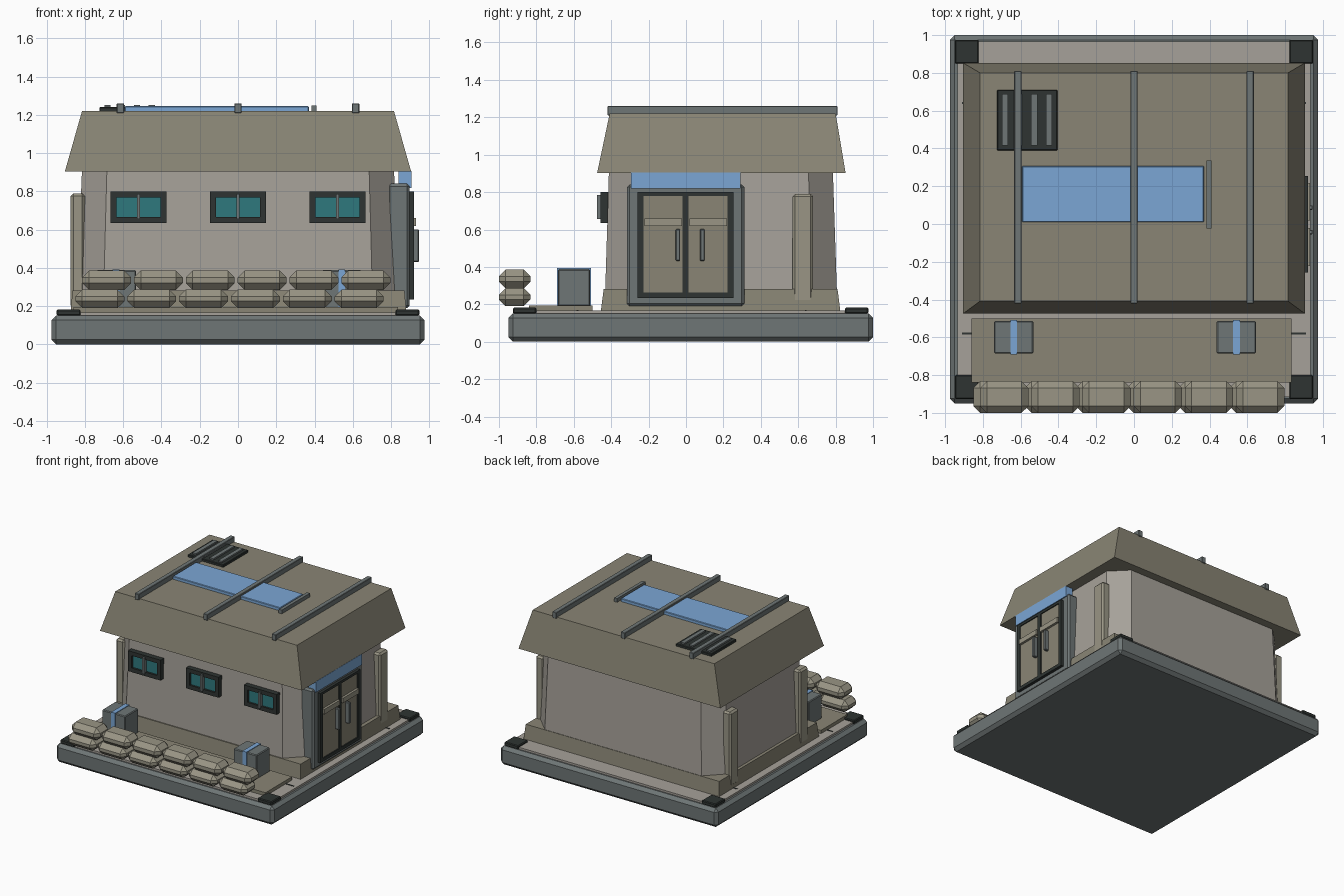
import bpy, bmesh

if "Cube" in bpy.data.objects:
    bpy.data.objects.remove(bpy.data.objects["Cube"])

# Colours (sRGB 0-255)
PALETTE = {
    "wall": (165, 160, 152), "tan": (136, 132, 116), "bag": (152, 148, 132),
    "steel": (110, 117, 117), "dark": (50, 55, 53), "blue": (122, 165, 212),
    "glass": (50, 120, 125),
}
MATS = {}
for key, rgb in PALETTE.items():
    m = bpy.data.materials.new(key)
    m.diffuse_color = [(c / 255) ** 2.2 for c in rgb] + [1]
    m.use_nodes = True
    m.node_tree.nodes["Principled BSDF"].inputs["Base Color"].default_value = m.diffuse_color
    MATS[key] = m


def prism(name, low, high, z0, z1, mat, bevel=0.0):
    """Solid between two outlines with equal point counts."""
    bm = bmesh.new()
    a = [bm.verts.new((x, y, z0)) for x, y in low]
    b = [bm.verts.new((x, y, z1)) for x, y in high]
    n = len(a)
    bm.faces.new(a[::-1])
    bm.faces.new(b)
    for i in range(n):
        j = (i + 1) % n
        bm.faces.new((a[i], a[j], b[j], b[i]))
    if bevel:
        bmesh.ops.bevel(bm, geom=bm.edges[:], offset=bevel, segments=1,
                        affect='EDGES', clamp_overlap=True)
    bmesh.ops.recalc_face_normals(bm, faces=bm.faces[:])
    me = bpy.data.meshes.new(name)
    bm.to_mesh(me)
    bm.free()
    me.materials.append(MATS[mat])
    ob = bpy.data.objects.new(name, me)
    bpy.context.collection.objects.link(ob)
    return ob


def rect(x0, x1, y0, y1, cut=0.0):
    """Rectangle outline, optionally with cut corners."""
    if not cut:
        return [(x0, y0), (x1, y0), (x1, y1), (x0, y1)]
    c = cut
    return [(x0 + c, y0), (x1 - c, y0), (x1, y0 + c), (x1, y1 - c),
            (x1 - c, y1), (x0 + c, y1), (x0, y1 - c), (x0, y0 + c)]


def box(name, x0, x1, y0, y1, z0, z1, mat, bevel=0.0):
    r = rect(x0, x1, y0, y1)
    return prism(name, r, r, z0, z1, mat, bevel)


# Base slab, floor plate, seams and corner pads
box("base_slab", -.975, .975, -.95, 1.0, 0, .152, "steel", .025)
box("floor_plate", -.935, .935, -.915, .965, .14, .168, "wall")
for y in (-.58, .64):
    box("floor_seam", -.91, .91, y - .005, y + .005, .16, .171, "dark")
for x in (-.885, .885):
    for y in (-.863, .912):
        box("corner_pad", x - .063, x + .063, y - .063, y + .063, .15, .182, "dark", .006)
box("front_deck", -.86, .835, -.84, -.5, .16, .195, "tan")

# Building body
prism("plinth", rect(-.875, .88, -.455, .825), rect(-.865, .87, -.44, .81), .165, .283, "tan")
prism("walls", rect(-.845, .845, -.435, .81, .14), rect(-.815, .815, -.412, .785, .13),
      .17, .92, "wall")
prism("roof", rect(-.905, .905, -.475, .853), rect(-.815, .815, -.408, .8), .903, 1.22, "tan")

# Wall buttresses
for x0, x1, y in ((-.875, -.80, .625), (-.875, -.80, -.265), (.80, .875, .625)):
    box("buttress", x0, x1, y - .055, y + .055, .19, .79, "bag", .014)

# Roof ribs, skylight and vent
for x in (-.615, 0, .615):
    box("roof_rib", x - .019, x + .019, -.42, .81, 1.21, 1.26, "steel", .003)
box("skylight", -.592, .37, .01, .307, 1.215, 1.245, "blue", .004)
box("skylight_bar", .383, .41, -.025, .335, 1.215, 1.25, "steel")
box("vent_base", -.725, -.405, .39, .71, 1.215, 1.24, "dark", .004)
for i in range(4):
    x = -.683 + i * .0775
    box("vent_slat", x - .016, x + .016, .415, .687, 1.23, 1.252, "steel")

# Front windows
for cx in (-.52, 0, .52):
    box("window_glass", cx - .12, cx + .12, -.442, -.41, .66, .775, "glass")
    for s in (-1, 1):
        xc, zc = cx + s * .13, .717 + s * .0665
        box("window_jamb", xc - .016, xc + .016, -.458, -.41, .635, .8, "dark")
        box("window_rail", cx - .115, cx + .115, -.458, -.41, zc - .0165, zc + .0165, "dark")
    box("window_mullion", cx - .009, cx + .009, -.475, -.43, .655, .785, "steel")

# Double door on the right side
box("door_surround", .78, .897, -.315, .312, .19, .84, "steel", .014)
box("door_sign_panel", .84, .906, -.294, .292, .818, .906, "blue")
box("door_sill", .88, .92, -.255, .25, .235, .262, "dark")
box("door_lintel", .88, .92, -.255, .25, .78, .8, "dark")
for y in (-.242, -.002, .237):
    box("door_post", .88, .92, y - .016, y + .016, .235, .8, "dark")
for yc, handle in ((-.122, -.043), (.118, .087)):
    box("door_leaf", .88, .912, yc - .107, yc + .107, .255, .785, "tan")
    box("door_strip", .90, .931, yc - .1, yc + .1, .62, .66, "bag")
    box("door_handle", .90, .946, handle - .012, handle + .012, .432, .602, "steel", .004)

# Strapped crates
for cx, strap in ((-.637, -.637), (.542, .542)):
    box("crate", cx - .104, cx + .104, -.685, -.513, .19, .388, "steel", .006)
    box("crate_strap", strap - .018, strap + .018, -.69, -.508, .19, .393, "blue")

# Sandbag wall, two staggered rows
for z0, z1, start in ((.19, .287, -.722), (.285, .386, -.687)):
    for i in range(6):
        cx = start + i * .271
        box("sandbag", cx - .128, cx + .128, -1.0, -.832, z0, z1, "bag", .036)
